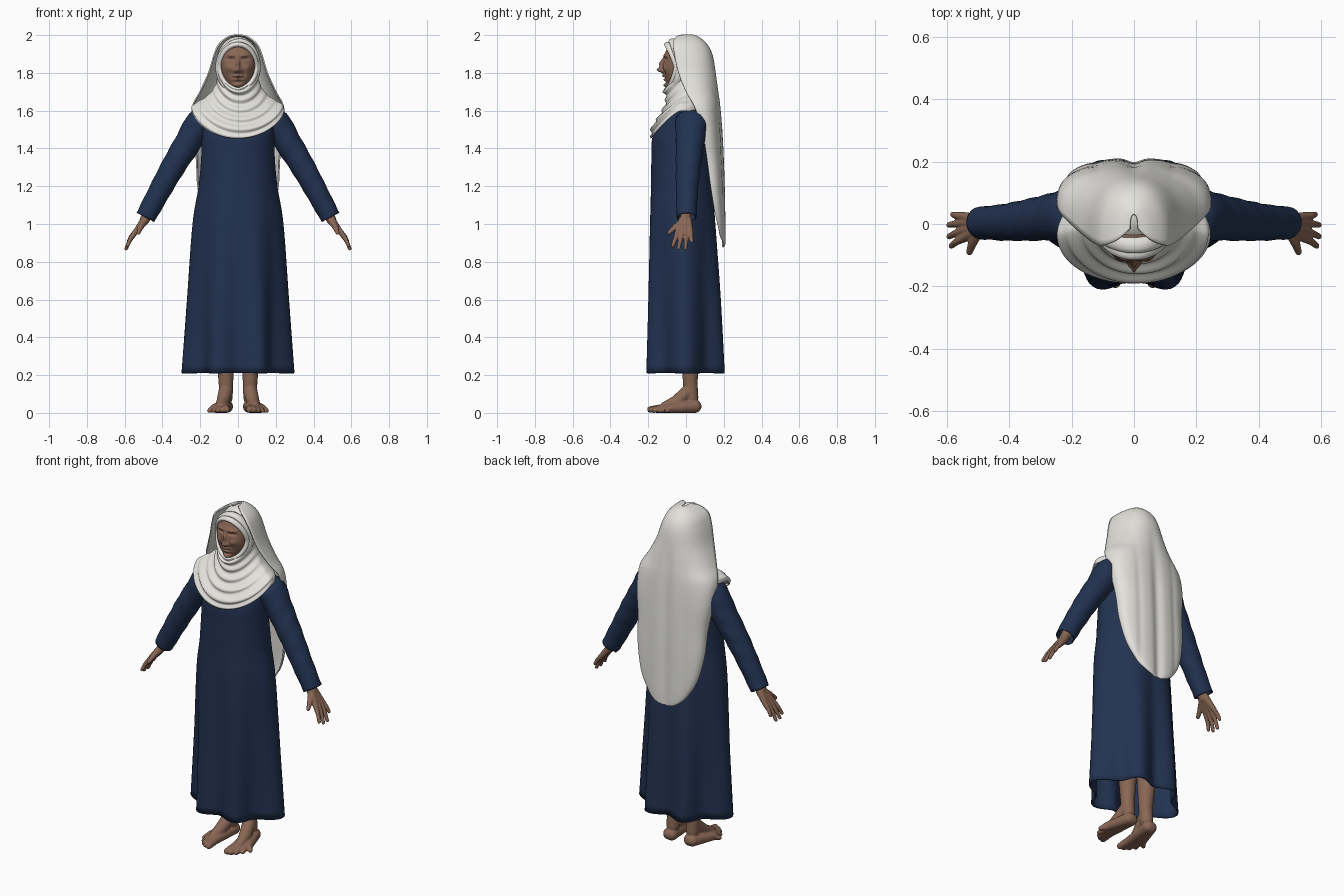
import bpy, bmesh, math
from mathutils import Vector, Matrix

if "Cube" in bpy.data.objects:
    bpy.data.objects.remove(bpy.data.objects["Cube"])


def material(name, rgb):
    m = bpy.data.materials.new(name)
    m.use_nodes = True
    m.diffuse_color = (*rgb, 1)
    b = next(n for n in m.node_tree.nodes if n.type == 'BSDF_PRINCIPLED')
    b.inputs["Base Color"].default_value = (*rgb, 1)
    b.inputs["Roughness"].default_value = 0.8
    return m


NAVY = material("navy_cloth", (0.016, 0.032, 0.082))
WHITE = material("white_cloth", (0.77, 0.76, 0.72))
SKIN = material("skin", (0.25, 0.135, 0.09))


def finish(bm, name, mat):
    bmesh.ops.recalc_face_normals(bm, faces=bm.faces)
    me = bpy.data.meshes.new(name)
    bm.to_mesh(me)
    bm.free()
    me.materials.append(mat)
    me.shade_smooth()
    ob = bpy.data.objects.new(name, me)
    bpy.context.collection.objects.link(ob)
    return ob


def dense(rows, n):
    """Smoothly fill in n steps between the given rows."""
    rows = [Vector(r) for r in rows]
    out = []
    for i in range(len(rows) - 1):
        p0, p1, p2 = rows[max(i - 1, 0)], rows[i], rows[i + 1]
        p3 = rows[min(i + 2, len(rows) - 1)]
        for k in range(n):
            t = k / n
            out.append(p1 + (p2 - p0) * (t / 2)
                       + (p0 * 2 - p1 * 5 + p2 * 4 - p3) * (t * t / 2)
                       + (p1 * 3 - p0 - p2 * 3 + p3) * (t ** 3 / 2))
    return out + [rows[-1]]


def loft(name, rings, mat, closed=True, cap_first=False, cap_last=False, thick=0, offset=-1):
    bm = bmesh.new()
    vs = [[bm.verts.new(p) for p in r] for r in rings]
    n = len(rings[0])
    for a, b in zip(vs, vs[1:]):
        for j in range(n if closed else n - 1):
            k = (j + 1) % n
            bm.faces.new((a[j], a[k], b[k], b[j]))
    if cap_first:
        bm.faces.new(vs[0])
    if cap_last:
        bm.faces.new(vs[-1])
    ob = finish(bm, name, mat)
    if thick:
        s = ob.modifiers.new("Thickness", 'SOLIDIFY')
        s.thickness, s.offset = thick, offset
    return ob


def angles(n):
    return [2 * math.pi * i / n for i in range(n)]


# Robe: rows are z, half width, front y, back y; hem folds fade upwards
robe_rows = dense([(0.21, .285, -.215, .21), (0.6, .262, -.207, .192), (1.0, .238, -.197, .162),
                   (1.2, .208, -.187, .142), (1.35, .195, -.183, .13), (1.46, .192, -.178, .13),
                   (1.55, .19, -.14, .125), (1.61, .17, -.1, .115), (1.65, .09, -.05, .09)], 6)
rings = []
for z, hw, yf, yb in robe_rows:
    mid, fold = (yf + yb) / 2, max(0, (1.25 - z) / 1.04)
    ring = []
    for a in angles(96):
        r = 1 / math.hypot(math.sin(a) / hw, math.cos(a) / ((yb - yf) / 2))
        r *= 1 - fold * (0.07 + 0.12 * math.cos(6 * a))
        ring.append((r * math.sin(a), mid - r * math.cos(a), z))
    rings.append(ring)
loft("robe", rings, NAVY, cap_last=True, thick=0.008)

# Sleeves: x, y, z, radius across, radius front to back
sleeve_rows = dense([(.13, .035, 1.585, .05, .06), (.19, .03, 1.55, .076, .085), (.265, .022, 1.43, .071, .075),
                     (.345, .012, 1.3, .064, .066), (.42, .005, 1.165, .058, .058),
                     (.49, .003, 1.035, .053, .052)], 8)
axis = Vector((.463, 0, -.886))
across = Vector((.886, 0, .463))
for side, word in ((1, "left"), (-1, "right")):
    rings = []
    for i, (x, y, z, ra, rb) in enumerate(sleeve_rows):
        ring = []
        for a in angles(32):
            k = 1 + 0.02 * math.sin(i * 1.1 + 2 * a) * (i > 8)
            p = Vector((x, y, z)) + across * (ra * k * math.cos(a))
            p.y += rb * k * math.sin(a)
            ring.append((side * p.x, p.y, p.z))
        rings.append(ring)
    loft(word + "_sleeve", rings, NAVY, cap_first=True, thick=0.006)


# Hands and feet: tapered limbs fused into one smooth skin
def limb(bm, side, pts):
    pts = [(Vector((side * x, y, z)), r) for x, y, z, r in pts]
    for p, r in pts:
        bmesh.ops.create_uvsphere(bm, u_segments=16, v_segments=10, radius=r,
                                  matrix=Matrix.Translation(p))
    for (a, ra), (b, rb) in zip(pts, pts[1:]):
        d = b - a
        m = Matrix.Translation((a + b) / 2) @ d.to_track_quat('Z', 'Y').to_matrix().to_4x4()
        bmesh.ops.create_cone(bm, cap_ends=True, segments=16, radius1=ra, radius2=rb,
                              depth=d.length, matrix=m)


def fuse(bm, name, voxel):
    ob = finish(bm, name, SKIN)
    r = ob.modifiers.new("Fuse", 'REMESH')
    r.mode, r.voxel_size, r.use_smooth_shade = 'VOXEL', voxel, True
    s = ob.modifiers.new("Soften", 'SMOOTH')
    s.factor, s.iterations = 0.5, 3


# Finger: knuckle y, tip x, tip y, tip z
fingers = [(-.044, .585, -.07, .885), (-.02, .592, -.04, .87), (.004, .592, -.003, .87), (.024, .58, .03, .907)]
for side, word in ((1, "left"), (-1, "right")):
    bm = bmesh.new()
    limb(bm, side, [(.455, .003, 1.1, .033), (.495, -.003, 1.02, .026)])
    for ky, tx, ty, tz in fingers:
        knuckle = Vector((.543, ky, .958))
        tip = Vector((tx, ty, tz))
        bend = knuckle.lerp(tip, 0.5) + Vector((.005, 0, 0))
        limb(bm, side, [(.495, ky * .4, 1.02, .022), (*knuckle, .0145), (*bend, .0115), (*tip, .0095)])
    limb(bm, side, [(.497, -.012, 1.015, .022), (.515, -.055, .985, .016), (.527, -.09, .953, .0105)])
    fuse(bm, word + "_hand", 0.0035)

    bm = bmesh.new()
    limb(bm, side, [(.07, .02, .55, .062), (.066, .025, .3, .05), (.064, .022, .16, .039), (.064, .03, .08, .036)])
    limb(bm, side, [(.064, .02, .12, .038), (.08, -.05, .06, .034), (.09, -.11, .034, .026)])
    for i in range(5):
        r = .018 - .002 * min(i, 3)
        tx, ty = .06 + .023 * i, -.188 + .009 * i * i * .6
        limb(bm, side, [(.06 + .004 * i, .048, .034, .034), (.068 + .014 * i, -.12 + .01 * i, .024, .024),
                        (tx, ty, r, r)])
    fuse(bm, word + "_foot", 0.0045)

# Face: a rounded head with raised and sunken features
# Feature: x, z, spread x, spread z, height
features = [(0, 1.815, .013, .014, .03), (0, 1.848, .009, .026, .02), (.016, 1.811, .007, .008, .012),
            (.036, 1.893, .026, .008, .009), (.036, 1.872, .019, .009, -.014), (.036, 1.866, .012, .006, .009),
            (.036, 1.867, .014, .0018, -.005), (.05, 1.825, .018, .018, .008), (.034, 1.795, .006, .018, -.006),
            (0, 1.784, .02, .006, .011), (0, 1.774, .025, .0025, -.009), (0, 1.764, .018, .006, .01),
            (0, 1.75, .022, .005, -.003), (0, 1.732, .026, .014, .024), (0, 1.915, .04, .002, -.002)]
bm = bmesh.new()
bmesh.ops.create_uvsphere(bm, u_segments=128, v_segments=110, radius=1)
for v in bm.verts:
    x, y, z = v.co
    px, pz = x * (.094 + .012 * z), 1.835 + z * .135
    py = -.03 + math.copysign(abs(y) ** .8, y) * .092
    if y < 0:
        for fx, fz, sx, sz, h in features:
            for c in {fx, -fx}:
                py -= h * math.exp(-((px - c) / sx) ** 2 - ((pz - fz) / sz) ** 2) * min(1, -y * 3)
    v.co = (px, py, pz)
finish(bm, "face", SKIN)

# Close cap under the veil, set behind the face
bm = bmesh.new()
bmesh.ops.create_uvsphere(bm, u_segments=48, v_segments=32, radius=1,
                          matrix=Matrix.Translation((0, .025, 1.855)) @ Matrix.Diagonal((.113, .108, .138, 1)))
finish(bm, "under_cap", WHITE)


# Bands framing the face
def face_band(name, hw, hz, zc, y_top, y_side, y_low, r, tilt):
    rings = []
    for a in angles(64):
        c = math.cos(a)
        y = y_side + (y_top - y_side) * max(c, 0) ** 1.2 + (y_low - y_side) * max(-c, 0) ** 1.5
        mid = Vector((hw * math.sin(a), y, zc + hz * c + tilt * math.sin(a) * max(c, 0)))
        out = Vector((math.sin(a), 0, c))
        rings.append([mid + out * (r * math.cos(b)) + Vector((0, r * 1.7 * math.sin(b), 0)) for b in angles(12)])
    loft(name, rings + rings[:1], WHITE)


face_band("inner_face_band", .097, .118, 1.832, -.092, -.042, -.085, .014, 0)
face_band("outer_face_band", .105, .135, 1.832, -.068, -.026, -.07, .015, .012)

# Cowl: half width, front y, back y, front z, side z, with draped folds
cowl_rows = dense([(.245, -.187, .125, 1.453, 1.598), (.24, -.187, .13, 1.485, 1.628), (.205, -.168, .13, 1.53, 1.652),
                   (.168, -.142, .13, 1.57, 1.675), (.138, -.12, .125, 1.61, 1.705), (.118, -.107, .12, 1.65, 1.74),
                   (.108, -.11, .115, 1.685, 1.78), (.1, -.122, .11, 1.708, 1.82), (.09, -.1, .1, 1.712, 1.83)], 7)
rings = []
for i, (hw, yf, yb, zf, zs) in enumerate(cowl_rows):
    mid, half = (yf + yb) / 2, (yb - yf) / 2
    ring = []
    for a in angles(96):
        c = math.cos(a)
        fade = min(1, i / 6) * min(1, (len(cowl_rows) - 1 - i) / 6) * max(0, c + .3)
        k = 1 + .045 * fade * math.sin(i * .72 + 1.6 * math.sin(a) + .6 * math.cos(2 * a))
        ring.append((hw * k * math.sin(a), mid - half * k * c, zs - (zs - zf) * max(c, 0) ** 1.3))
    rings.append(ring)
loft("cowl", rings, WHITE, thick=0.006)

# Veil: z, half width, front edge y, back y
veil_rows = dense([(2.0, .012, -.015, .03), (1.99, .052, -.05, .062), (1.955, .098, -.068, .105),
                   (1.9, .124, -.062, .135), (1.8, .155, -.04, .155), (1.7, .2, 0, .17), (1.62, .24, .045, .18),
                   (1.5, .24, .085, .19), (1.35, .22, .11, .198), (1.2, .212, .13, .203), (1.05, .18, .155, .206),
                   (.95, .125, .18, .208), (.9, .07, .197, .208), (.88, .015, .204, .208)], 5)
rings = []
for z, hw, yf, yb in veil_rows:
    ring = []
    drop = min(1, max(0, (1.85 - z) / .4))
    for j in range(65):
        a = (j / 32 - 1) * math.pi / 2
        x = hw * math.copysign(abs(math.sin(a)) ** .9, a)
        y = yf + (yb - yf) * max(math.cos(a), 0) ** .75
        y -= drop * (.014 * math.exp(-(x / .03) ** 2) + .004 * math.exp(-((abs(x) - .12) / .018) ** 2))
        ring.append((x, y, z))
    rings.append(ring)
loft("veil", rings, WHITE, closed=False, thick=0.008, offset=0)
